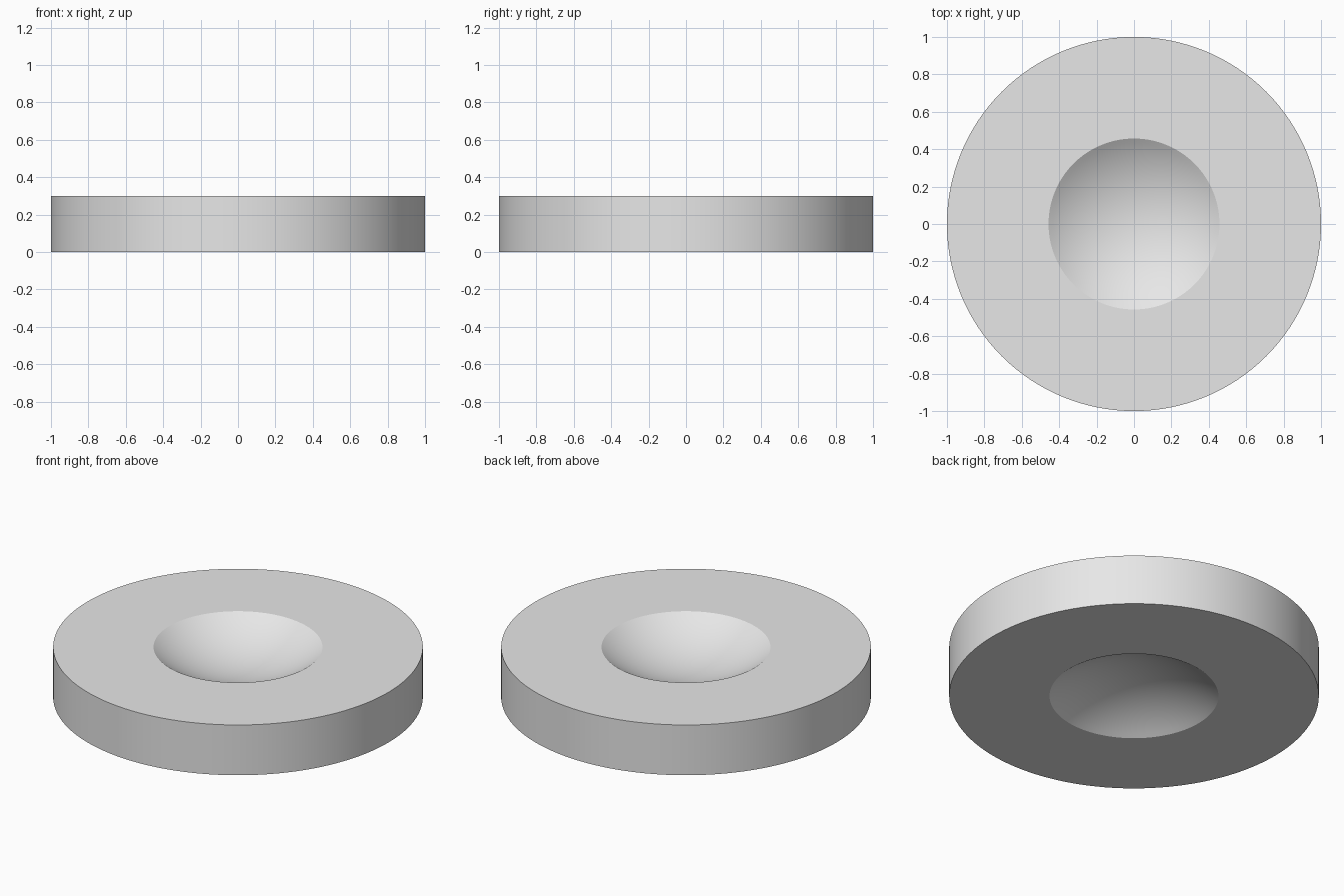
import bpy
import bmesh
from math import asin, sin, cos, tau
from mathutils import Vector

# Remove the default object
cube = bpy.data.objects.get("Cube")
if cube:
    bpy.data.objects.remove(cube, do_unlink=True)

RADIUS, HEIGHT = 1.0, 0.30
DISH_RADIUS, DISH_DEPTH = 0.457, 0.143
SEGMENTS, DISH_RINGS = 128, 16

# Grey material
grey = bpy.data.materials.new("light grey")
grey.use_nodes = True
colour = (0.8, 0.8, 0.8, 1)
grey.diffuse_color = colour
grey.node_tree.nodes["Principled BSDF"].inputs["Base Color"].default_value = colour


def dish_profile():
    """Spherical hollow from its centre out to the rim: (radius, depth)."""
    sphere = (DISH_RADIUS ** 2 + DISH_DEPTH ** 2) / (2 * DISH_DEPTH)
    edge = asin(DISH_RADIUS / sphere)
    for i in range(DISH_RINGS + 1):
        a = edge * i / DISH_RINGS
        yield sphere * sin(a), DISH_DEPTH - sphere * (1 - cos(a))


# Half section: lower hollow, flat ring, outer wall, flat ring, upper hollow
lower = [(r, d) for r, d in dish_profile()] + [(RADIUS, 0)]
upper = [(r, HEIGHT - z) for r, z in reversed(lower)]

# Turn the section around the vertical axis
bm = bmesh.new()
verts = [bm.verts.new(Vector((r, 0, z))) for r, z in lower + upper]
edges = [bm.edges.new(pair) for pair in zip(verts, verts[1:])]
bmesh.ops.spin(bm, geom=verts + edges, cent=(0, 0, 0), axis=(0, 0, 1),
               angle=tau, steps=SEGMENTS, use_merge=False)
bmesh.ops.remove_doubles(bm, verts=bm.verts, dist=0.0005)
bmesh.ops.recalc_face_normals(bm, faces=bm.faces)
mesh = bpy.data.meshes.new("dished_disc")
bm.to_mesh(mesh)
bm.free()
mesh.materials.append(grey)

disc = bpy.data.objects.new("dished_disc", mesh)
bpy.context.collection.objects.link(disc)

# Smooth wall and hollows, sharp rims
bpy.ops.object.select_all(action="DESELECT")
disc.select_set(True)
bpy.context.view_layer.objects.active = disc
bpy.ops.object.shade_smooth_by_angle(angle=0.4)
